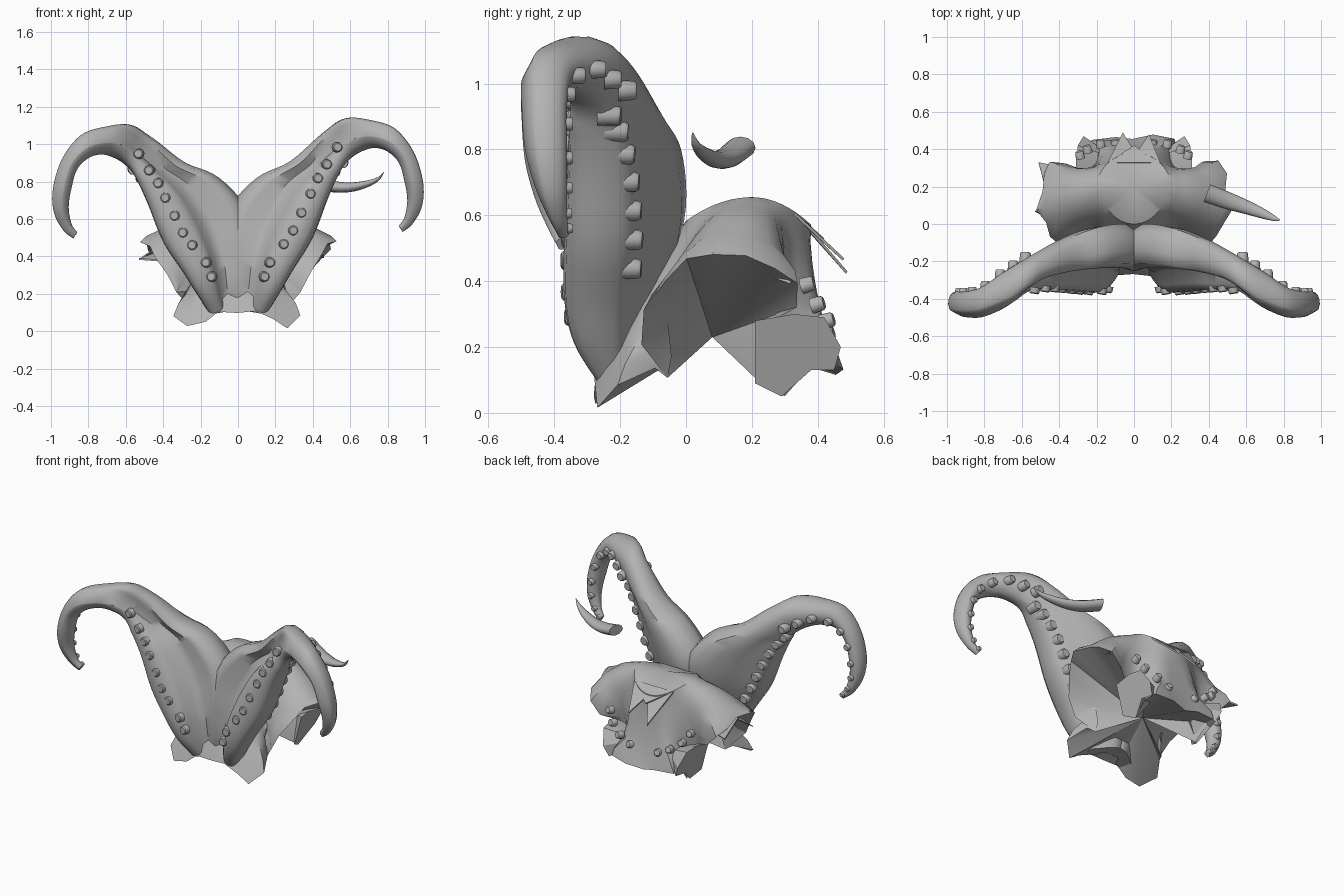
import bpy, bmesh, math, random
from mathutils import Vector

if "Cube" in bpy.data.objects:
    bpy.data.objects.remove(bpy.data.objects["Cube"])

random.seed(4)
grey = bpy.data.materials.new("grey_skin")
grey.diffuse_color = (0.45, 0.45, 0.45, 1)
grey.use_nodes = True
grey.node_tree.nodes["Principled BSDF"].inputs["Base Color"].default_value = grey.diffuse_color


def finish(bm, name, angle=40):
    bmesh.ops.recalc_face_normals(bm, faces=bm.faces)
    me = bpy.data.meshes.new(name)
    bm.to_mesh(me)
    bm.free()
    ob = bpy.data.objects.new(name, me)
    bpy.context.collection.objects.link(ob)
    me.materials.append(grey)
    bpy.context.view_layer.objects.active = ob
    bpy.ops.object.select_all(action='DESELECT')
    ob.select_set(True)
    bpy.ops.object.shade_smooth_by_angle(angle=math.radians(angle))
    return ob


def spline(rows, t):
    """Catmull-Rom through rows of equal length."""
    i = min(int(t), len(rows) - 2)
    f = t - i
    a, b, c, d = (rows[max(0, min(len(rows) - 1, i + k))] for k in (-1, 0, 1, 2))
    return [0.5 * (2 * q + (r - p) * f + (2 * p - 5 * q + 4 * r - s) * f * f
                   + (3 * q - p - 3 * r + s) * f ** 3) for p, q, r, s in zip(a, b, c, d)]


def loft(bm, rings, caps=True):
    vs = [[bm.verts.new(p) for p in r] for r in rings]
    n = len(vs[0])
    for a, b in zip(vs, vs[1:]):
        for i in range(n):
            bm.faces.new((a[i], a[(i + 1) % n], b[(i + 1) % n], b[i]))
    if caps:
        bm.faces.new(vs[0])
        bm.faces.new(vs[-1])
    return vs


# Arm stations: outer edge x,z, inner edge x,z, front y, back y
STATIONS = [
    (.15, .09, -.03, .12, -.27, -.12), (.22, .2, -.05, .26, -.34, -.08),
    (.29, .32, -.06, .46, -.37, -.04), (.4, .5, -.04, .66, -.37, 0),
    (.485, .72, .1, .82, -.36, -.015), (.55, .86, .28, .91, -.355, -.07),
    (.6, .92, .45, 1.06, -.36, -.14), (.66, .96, .57, 1.14, -.41, -.2),
    (.73, .98, .71, 1.13, -.465, -.27), (.8, .96, .84, 1.085, -.5, -.34),
    (.86, .9, .94, .96, -.5, -.36), (.89, .8, .99, .8, -.49, -.36),
    (.905, .7, .985, .67, -.46, -.36), (.89, .61, .935, .575, -.42, -.36),
    (.86, .565, .88, .53, -.395, -.355)]
# Cross section: flat sucker band in front, step, rounded lobe behind it
SECTION = [(0, .3), (.01, .12), (.08, .02), (.2, 0), (.34, .03), (.42, .13), (.47, .34),
           (.6, .43), (.8, .36), (.93, .42), (1, .62), (.95, .87), (.8, 1), (.58, .96),
           (.36, .8), (.2, .64), (.07, .56), (.01, .46)]


def arm_point(t, uv, side):
    ox, oz, ix, iz, yf, yb = spline(STATIONS, t)
    k = max(0, min(1, (t - 5) / 2.5))            # ridged section fades to round
    a = math.atan2((uv[1] - .5), (uv[0] - .5))
    u = uv[0] * (1 - k) + (.5 + .5 * math.cos(a)) * k
    v = uv[1] * (1 - k) + (.5 + .5 * math.sin(a)) * k
    x, z = ox + (ix - ox) * u, oz + (iz - oz) * u
    if side < 0:
        z -= .035 * max(0, min(1, (x - .2) / .3))
    return Vector((x * side, yf + (yb - yf) * v, z))


def sucker(bm, pos, direction, r, h):
    """Short tapered peg with a rounded rim."""
    q = Vector((0, 0, 1)).rotation_difference(direction.normalized())
    prof = [(r, -h * .5), (r * .9, h * .35), (r * .7, h * .5)]
    loft(bm, [[pos + q @ Vector((rr * math.cos(i * math.tau / 12),
                                 rr * math.sin(i * math.tau / 12), zz))
               for i in range(12)] for rr, zz in prof])


for side, label in ((1, "right"), (-1, "left")):
    # Long curled arm
    bm = bmesh.new()
    N = (len(STATIONS) - 1) * 5
    rings = [[arm_point(i / 5, uv, side) for uv in SECTION] for i in range(N + 1)]
    loft(bm, rings)
    finish(bm, label + "_arm", 50)

    # Front and back rows of suckers along the band, then small ones inside the curl
    bm = bmesh.new()
    for i, t in enumerate((1.5, 2.0, 2.6, 3, 3.45, 3.95, 4.5, 5.15, 6.0)):
        u = (.36, .34, .27, .24, .24, .24, .28, .33, .46)[i]
        sucker(bm, arm_point(t, (u, .03), side), Vector((side * .15, -1, 0)), .029, .035)
    for i, t in enumerate((2.6, 3.05, 3.45, 3.85, 4.35, 4.9, 5.5)):
        sucker(bm, arm_point(t, (.1, .56 - .012 * i), side), Vector((side * .1, 1, -.05)),
               .034, .07)
    for i in range(10):
        t = 6.3 + i * .82
        r = .032 - .0018 * i
        p = arm_point(t, (.42, .97) if i > 1 else (.3, .88), side)
        sucker(bm, p, Vector((0, 1, 0)), r, r * 1.7)
    # Suckers on the back web
    for x, y, z in ((.1, .43, .24), (.18, .43, .28), (.25, .4, .33), (.29, .37, .39)):
        sucker(bm, Vector((x * side, y, z)), Vector((side * .2, 1, .3)), .025, .04)
    finish(bm, label + "_suckers")

    # Torn rear stub with a flat cut facing outward
    cut = [Vector((side * x, y, z)) for x, y, z in (
        (.31, .21, .28), (.31, .33, .3), (.3, .42, .29), (.27, .47, .2), (.24, .45, .13),
        (.26, .38, .13), (.23, .29, .05), (.26, .21, .09))]
    root = Vector((side * .1, .35, .24))
    bm = bmesh.new()
    loft(bm, [cut, [root + (p - root) * .45 for p in cut]])
    finish(bm, label + "_rear_stub", 30)

# Torn lower rim of the body, one half from front to back
RIM = [(0, -.26, .1), (.1, -.27, .11), (.18, -.28, .06), (.27, -.27, .02), (.34, -.2, .09),
       (.27, -.1, .13), (.24, -.05, .11), (.33, -.14, .2), (.38, -.12, .31), (.44, -.06, .41),
       (.48, .01, .46), (.52, .08, .485), (.48, .18, .47), (.49, .27, .44), (.45, .34, .4),
       (.39, .33, .33), (.31, .27, .29), (.25, .22, .1), (.22, .29, .06), (.24, .38, .14),
       (.22, .45, .15), (.1, .47, .14), (0, .46, .11)]
full = RIM + [(-x, y, z) for x, y, z in RIM[-2:0:-1]]
rim = [Vector(p) + Vector([random.uniform(-.01, .01) for _ in range(3)]) for p in full]
n = len(RIM) - 1
top = []
for i in range(len(full)):
    a = -math.pi / 2 + math.pi * i / n
    y = .19 + .19 * math.sin(a)
    x = math.cos(a) * (.2 if y > .15 else .17)
    top.append(Vector((x, y, .655 - (1.8 if y < .2 else 2.6) * (y - .2) ** 2)))

# Body: open mantle sloping out to the torn rim, fan-filled above and below
bm = bmesh.new()
rings = [top]
for s in (.15, .3, .45, .6, .75, .9):
    ring = []
    for a, b in zip(top, rim):
        p = a.lerp(b, s)
        back = max(0, min(1, (b.y - .3) / .15)) if abs(b.x) < .3 else 0
        w = math.sin(s * math.pi)
        p.z += w * (.045 - .03 * back)
        p.y += w * back * (.03 if abs(b.x) > .12 else -.04)
        ring.append(p)
    # calm the torn outline higher up
    m = len(ring)
    for _ in range(int(8 * (1 - s))):
        ring = [(ring[i - 1] + ring[i] * 2 + ring[(i + 1) % m]) / 4 for i in range(m)]
    rings.append(ring)
rings.append(rim)
vs = loft(bm, rings, caps=False)
for ring, apex in ((vs[0], (0, .2, .655)), (vs[-1], (0, .08, .23))):
    c = bm.verts.new(apex)
    for i in range(len(ring)):
        bm.faces.new((ring[i], ring[(i + 1) % len(ring)], c))
finish(bm, "body", 35)

# Torn flaps hanging off the back of the cap and the sides
bm = bmesh.new()
for pts in (((-.14, .33, .61), (.02, .36, .58), (-.06, .49, .43)),
            ((0, .36, .58), (.14, .33, .61), (.08, .48, .47)),
            ((-.14, .33, .61), (.14, .33, .61), (0, .42, .53)),
            ((-.45, .1, .44), (-.36, .3, .42), (-.51, .33, .4)),
            ((.3, .25, .42), (.4, .15, .46), (.46, .32, .4)),
            ((-.4, 0, .38), (-.35, .12, .45), (-.53, .07, .39))):
    tip = [Vector(p) for p in pts]
    low = [p - Vector((0, .004, .008)) for p in tip]
    loft(bm, [tip, low])
finish(bm, "torn_flaps", 10)

# Loose crescent-shaped arm tip, cut flat at the thick end
PATH = [(.39, .165, .805, .045), (.5, .125, .775, .042), (.6, .09, .77, .034),
        (.69, .055, .788, .024), (.75, .03, .815, .013), (.78, .02, .85, .002)]
bm = bmesh.new()
rings = []
for i in range(21):
    x, y, z, r = spline(PATH, i / 4)
    ring = []
    for k in range(12):
        a = k * math.tau / 12
        c, s = math.cos(a) * r * 1.1, math.sin(a) * r * .75
        ring.append((x + c * .35 - s * .25 * (i / 20), y + c * .93, z + s))
    rings.append(ring)
loft(bm, rings)
finish(bm, "loose_arm_tip", 45)
